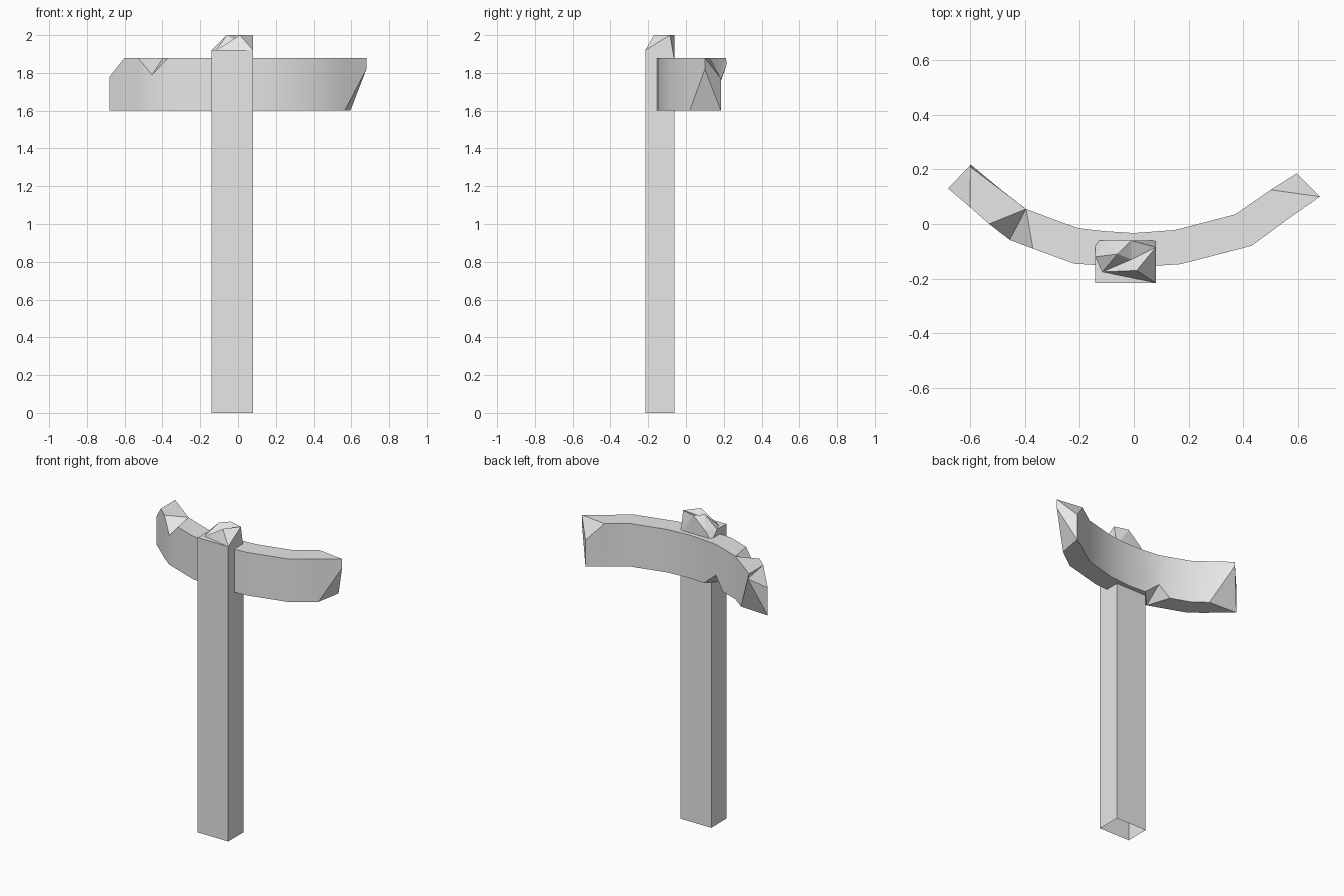
import bpy, bmesh, math

cube = bpy.data.objects.get("Cube")
if cube:
    bpy.data.objects.remove(cube, do_unlink=True)

grey = bpy.data.materials.new("plain_grey")
grey.use_nodes = True
grey.diffuse_color = (0.8, 0.8, 0.8, 1)
grey.node_tree.nodes["Principled BSDF"].inputs["Base Color"].default_value = (0.8, 0.8, 0.8, 1)


def finish(name, bm):
    """Turn a bmesh into a named, coloured object."""
    bmesh.ops.recalc_face_normals(bm, faces=bm.faces)
    mesh = bpy.data.meshes.new(name)
    bm.to_mesh(mesh)
    bm.free()
    mesh.materials.append(grey)
    obj = bpy.data.objects.new(name, mesh)
    bpy.context.collection.objects.link(obj)
    return obj


# Post: square timber, open underneath, with a splintered top
LEFT, RIGHT, FRONT, BACK = -0.14, 0.08, -0.215, -0.06
LEDGE, PEAK, CHIP = 1.92, 2.0, 1.86
points = {
    "a": (LEFT, FRONT, 0), "b": (RIGHT, FRONT, 0),
    "c": (RIGHT, BACK, 0), "d": (LEFT, BACK, 0),
    "A": (LEFT, FRONT, LEDGE), "B": (RIGHT, FRONT, LEDGE),
    "C": (RIGHT, BACK, CHIP), "D": (LEFT, BACK, CHIP),
    "E": (RIGHT, -0.085, PEAK), "F": (-0.01, BACK, PEAK),
    "G": (-0.10, BACK, LEDGE), "H": (LEFT, -0.12, LEDGE),
    "I": (-0.115, -0.175, LEDGE), "J": (0.01, -0.17, PEAK),
    "K": (-0.06, -0.11, PEAK), "L": (-0.01, -0.13, 1.97),
}
sides = "abBA bcCEB cdDGFC daAHD"
splinters = "CFE GDH ABIH BJI BEJ KLI LJI KFL FEL EJL HIK HKG GKF"
bm = bmesh.new()
verts = {key: bm.verts.new(co) for key, co in points.items()}
for face in (sides + " " + splinters).split():
    bm.faces.new([verts[k] for k in face])
finish("post", bm)

# Board: bowed plank made of cross-sections, with broken ends and notches
TOP, BOTTOM = 1.88, 1.6


def section(front, back, ft=TOP, bt=TOP, bb=BOTTOM, fb=BOTTOM, back_low=None):
    """Front top, back top, back bottom, front bottom."""
    return [(*front, ft), (*back, bt), (*(back_low or back), bb), (*front, fb)]


notch_back = (-0.395, 0.055)
notch_front = (-0.22, -0.145)
chip_low = (-0.48, 0.12)
sections = [
    section((-0.68, 0.13), (-0.597, 0.217), ft=1.78, bt=1.85, back_low=chip_low),
    section((-0.60, 0.062), (-0.60, 0.21), back_low=chip_low),
    section((-0.53, 0.0), notch_back),
    section((-0.455, -0.058), notch_back, ft=1.79),
    section((-0.37, -0.09), notch_back),
    section(notch_front, (-0.27, 0.008)),
    section(notch_front, (-0.205, -0.015), bb=1.68),
    section(notch_front, (-0.11, -0.026)),
    section((0.0, -0.158), (0.0, -0.033)),
    section((0.17, -0.147), (0.15, -0.022)),
    section((0.43, -0.08), (0.37, 0.035)),
    section((0.565, 0.02), (0.50, 0.125)),
    section((0.68, 0.10), (0.595, 0.185), bt=1.77, fb=1.82),
]
bm = bmesh.new()
cache = {}


def vert(co):
    if co not in cache:
        cache[co] = bm.verts.new(co)
    return cache[co]


def triangle(*cos):
    if len(set(cos)) == 3:
        bm.faces.new([vert(co) for co in cos])


for s, n in zip(sections, sections[1:]):
    for i in range(4):
        j = (i + 1) % 4
        # the diagonal runs from the next front corner to this back one on top
        triangle(s[i], n[i], s[j])
        triangle(n[i], n[j], s[j])
for s in (sections[0], sections[-1]):
    triangle(s[0], s[1], s[3])
    triangle(s[1], s[2], s[3])
board = finish("bowed_board", bm)
bpy.ops.object.select_all(action='DESELECT')
board.select_set(True)
bpy.context.view_layer.objects.active = board
bpy.ops.object.shade_smooth_by_angle(angle=math.radians(28))
